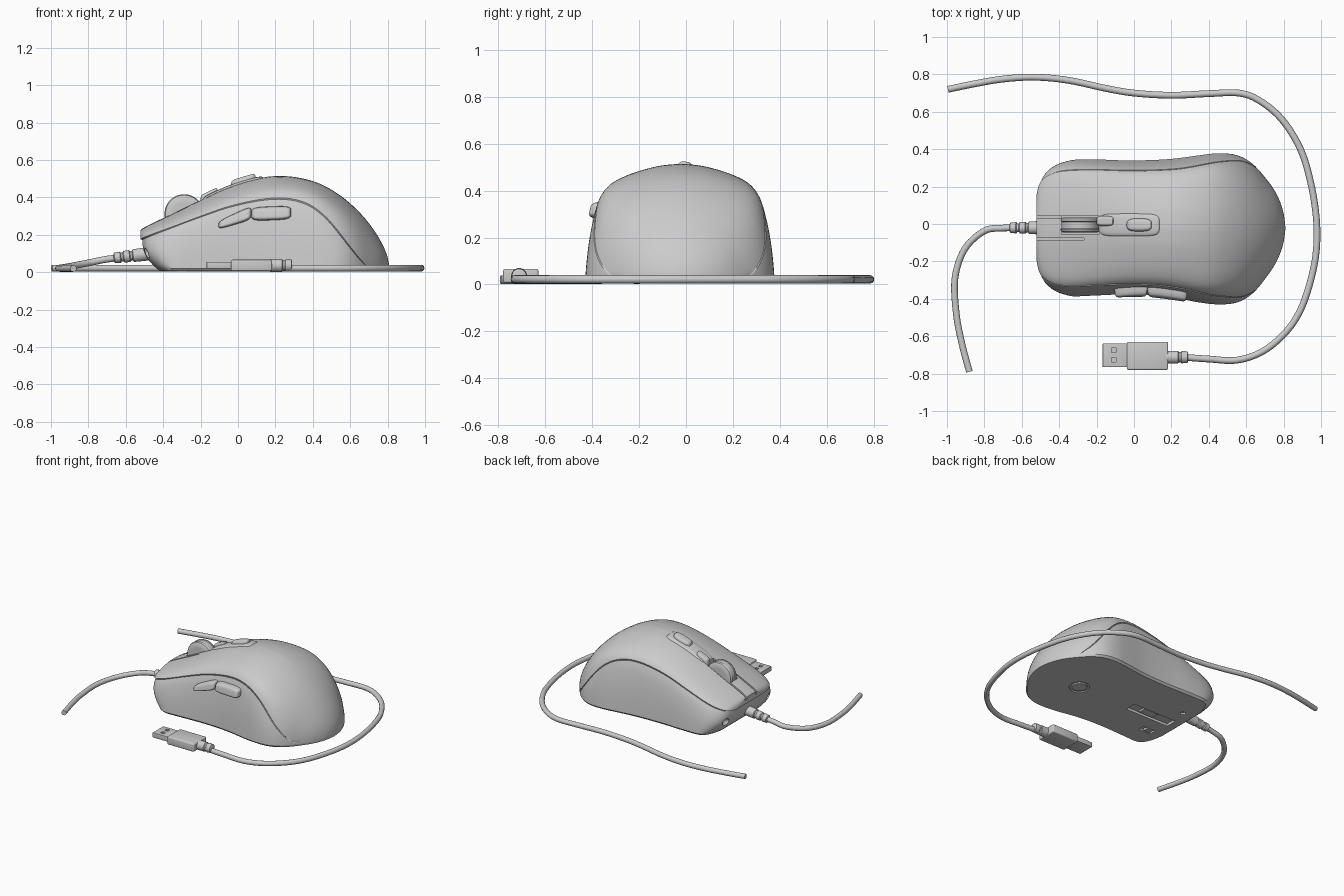
import bpy, bmesh, math
from mathutils import Vector, Matrix
from mathutils.bvhtree import BVHTree

if "Cube" in bpy.data.objects:
    bpy.data.objects.remove(bpy.data.objects["Cube"])


def finish(name, bm, angle=35):
    bmesh.ops.remove_doubles(bm, verts=bm.verts, dist=1e-5)
    bmesh.ops.recalc_face_normals(bm, faces=bm.faces)
    me = bpy.data.meshes.new(name)
    bm.to_mesh(me)
    bm.free()
    ob = bpy.data.objects.new(name, me)
    bpy.context.collection.objects.link(ob)
    smooth(ob, angle)
    return ob


def smooth(ob, angle=35):
    bpy.ops.object.select_all(action='DESELECT')
    ob.select_set(True)
    bpy.context.view_layer.objects.active = ob
    bpy.ops.object.shade_smooth_by_angle(angle=math.radians(angle))


def spline(rows, t):
    """Catmull-Rom through rows, t counted in rows."""
    i = min(int(t), len(rows) - 2)
    f = t - i
    p = [rows[max(0, min(len(rows) - 1, i + k))] for k in (-1, 0, 1, 2)]
    return [0.5 * (2*b + (c-a)*f + (2*a-5*b+4*c-d)*f*f + (3*b-a-3*c+d)*f**3)
            for a, b, c, d in zip(*p)]


def box(name, loc, size, rot_y=0, bevel=0):
    bm = bmesh.new()
    bmesh.ops.create_cube(bm, size=1)
    bmesh.ops.scale(bm, vec=size, verts=bm.verts)
    if bevel:
        bmesh.ops.bevel(bm, geom=bm.edges[:], offset=bevel, segments=3,
                        profile=0.5, affect='EDGES')
    bm.transform(Matrix.Translation(loc) @ Matrix.Rotation(rot_y, 4, 'Y'))
    return finish(name, bm)


def lathe(name, profile, loc, axis='X', n=32):
    """Revolve (position, radius) pairs about the x, y or z axis."""
    bm = bmesh.new()
    rings = [[bm.verts.new((p, r*math.cos(2*math.pi*k/n), r*math.sin(2*math.pi*k/n)))
              for k in range(n)] for p, r in profile]
    for a, b in zip(rings, rings[1:]):
        for k in range(n):
            bm.faces.new((a[k], a[(k+1) % n], b[(k+1) % n], b[k]))
    bm.faces.new(rings[0])
    bm.faces.new(rings[-1])
    rot = {'X': Matrix(), 'Y': Matrix.Rotation(math.pi/2, 4, 'Z'),
           'Z': Matrix.Rotation(-math.pi/2, 4, 'Y')}[axis]
    bm.transform(Matrix.Translation(loc) @ rot)
    return finish(name, bm)


def cut(ob, cutter):
    cutter.hide_render = True
    m = ob.modifiers.new("cut", 'BOOLEAN')
    m.operation, m.solver, m.object = 'DIFFERENCE', 'EXACT', cutter
    bpy.context.view_layer.objects.active = ob
    bpy.ops.object.modifier_apply(modifier=m.name)
    bpy.data.objects.remove(cutter)


# Body stations: x, y min, y max, top height
STATIONS = [(-.522, -.22, .18, .225), (-.507, -.30, .255, .236), (-.475, -.345, .30, .253),
            (-.42, -.375, .33, .28), (-.34, -.387, .343, .318), (-.2, -.382, .345, .387),
            (-.05, -.376, .34, .455), (.1, -.38, .342, .5), (.22, -.395, .35, .515),
            (.34, -.418, .366, .503), (.45, -.43, .378, .468), (.55, -.42, .368, .408),
            (.63, -.375, .325, .34), (.70, -.295, .25, .262), (.76, -.205, .165, .172),
            (.797, -.11, .07, .09), (.81, -.022, -.022, .02)]
# Half cross-section from base to crown (width, height)
SECTION = [(1, 0), (.985, .18), (.96, .38), (.918, .58), (.865, .73), (.78, .825),
           (.64, .89), (.44, .945), (.22, .985), (0, 1)]
Z0 = .02


def half_section(x):
    """Half profile with a seam groove between side wall and top shell."""
    seam = .47 * (1 - max(0, (x - .2) / .5) ** 2.5) if x < .7 else 0
    seam = max(seam, .03)
    d = .008
    samples = [(seam - d) * k / 9 for k in range(10)] + [seam]
    samples += [seam + d + (1 - seam - d) * k / 15 for k in range(16)]
    b = max(0, min(1, (x - .35) / .45))
    b = b * b * (3 - 2 * b)
    pts = []
    for j, s in enumerate(samples):
        y, z = spline(SECTION, s * 9)
        y = y * (1 - b) + math.cos(s * math.pi / 2) * b
        z = z * (1 - b) + math.sin(s * math.pi / 2) * b
        k = .982 if j == 10 and x < .69 else 1
        pts.append((y * k, z * k, j <= 10))
    return pts


bm = bmesh.new()
rings = []
N = (len(STATIONS) - 1) * 4
for i in range(N + 1):
    x, y0, y1, h = spline(STATIONS, i / 4)
    c, w = (y0 + y1) / 2, (y1 - y0) / 2
    half = [(.965 * w, .006, True)] + [(py * w, Z0 + pz * (h - Z0), low)
                                       for py, pz, low in half_section(x)]
    fade = max(0, min(1, (-.3 - x) / .2))

    def vert(y, z, low):
        dx = .1 * max(0, 1 - z / .15) ** 2 + (.012 if low else 0)
        return bm.verts.new((x + dx * fade, c + y, z))
    rings.append([vert(-y, z, l) for y, z, l in half] +
                 [vert(y, z, l) for y, z, l in half[-2::-1]])
M = len(rings[0])
for a, b in zip(rings, rings[1:]):
    for j in range(M):
        bm.faces.new((a[j], a[(j+1) % M], b[(j+1) % M], b[j]))
f = rings[0]
for j in range(M // 2):
    q = [f[j], f[j+1], f[M-2-j], f[M-1-j]]
    bm.faces.new(q if q[1] != q[2] else [q[0], q[1], q[3]])
bm.normal_update()
tree = BVHTree.FromBMesh(bm)
body = finish("mouse_body", bm)

# Cut-outs: wheel well, button gaps, front recesses, underside details
cut(body, box("wheel_well", (-.288, -.006, .4), (.2, .098, .38)))
for y in (.036, -.08):
    cut(body, box("button_gap", (-.42, y, .279), (.34, .012, .05), -math.radians(26.5)))
for y in (-.27, .23):
    bm = bmesh.new()
    bmesh.ops.create_uvsphere(bm, u_segments=20, v_segments=12, radius=.03)
    bmesh.ops.translate(bm, vec=(-.495, y, .1), verts=bm.verts)
    cut(body, finish("front_recess", bm))
cut(body, box("sensor_slot", (-.18, -.04, 0), (.36, .085, .05)))
cut(body, box("switch_slot", (-.29, -.21, 0), (.1, .05, .04)))
cut(body, lathe("pin_hole", [(-.02, .018), (.02, .018)], (-.33, .12, 0), 'Z'))
cut(body, lathe("disc_recess", [(-.02, .07), (.014, .07)], (.43, -.06, 0), 'Z'))
smooth(body)
lathe("underside_disc", [(0, .052), (.01, .055), (.02, .055)], (.43, -.06, .006), 'Z')
box("underside_switch", (-.3, -.21, .013), (.05, .035, .02), bevel=.003)
box("sensor_lens", (-.16, -.04, .022), (.12, .06, .02), bevel=.004)


def pad(name, cx, cc, a, b, h, n=4, side=False, slope=0, taper=0):
    """Rounded raised pad draped on the body, from above or from the -y side."""
    bm = bmesh.new()
    nu, nv = 40, 16
    grid = []
    for i in range(nu + 1):
        u = -math.cos(math.pi * i / nu)
        wid = b * (1 + taper * u) * max(0, 1 - abs(u) ** n) ** (1 / n)
        row = []
        for j in range(nv + 1):
            v = -math.cos(math.pi * j / nv)
            x, q = cx + a * u, cc + slope * a * u + wid * v
            e = max(abs(u), abs(v))
            lift = -.015 + (h + .015) * max(0, 1 - abs(u) ** 14) ** .4 * max(0, 1 - abs(v) ** 6) ** .4
            if side:
                p = tree.ray_cast(Vector((x, -2, q)), Vector((0, 1, 0)))[0]
                p = p - Vector((0, lift, 0))
            else:
                p = tree.ray_cast(Vector((x, q, 2)), Vector((0, 0, -1)))[0]
                p = p + Vector((0, 0, lift))
            row.append(bm.verts.new(p))
        grid.append(row)
    for r, s in zip(grid, grid[1:]):
        for j in range(nv):
            bm.faces.new((r[j], r[j+1], s[j+1], s[j]))
    return finish(name, bm, 50)


# Top strip and its buttons, then the thumb buttons
pad("centre_strip", -.025, -.005, .165, .064, .009, 5)
pad("profile_button", .028, -.005, .068, .036, .03, 3)
pad("wheel_rear_button", -.155, .016, .046, .027, .026, 4)
pad("thumb_button_front", -.016, .285, .088, .030, .042, 4, True, .38, .25)
pad("thumb_button_rear", .178, .315, .107, .037, .042, 4, True, .04)

# Scroll wheel with a grooved tread
lathe("scroll_wheel", [(-.04, .06), (-.04, .09), (-.034, .1), (-.022, .105), (-.018, .1),
                       (.018, .1), (.022, .105), (.034, .1), (.04, .09), (.04, .06)],
      (-.288, -.006, .312), 'Y', 48)


def cable(name, pts, r=.018):
    cu = bpy.data.curves.new(name, 'CURVE')
    cu.dimensions = '3D'
    cu.bevel_depth, cu.bevel_resolution, cu.use_fill_caps = r, 4, True
    sp = cu.splines.new('POLY')
    n = (len(pts) - 1) * 6
    sp.points.add(n)
    for i in range(n + 1):
        sp.points[i].co = (*spline(pts, i / 6), 1)
    sp.use_smooth = True
    ob = bpy.data.objects.new(name, cu)
    bpy.context.collection.objects.link(ob)


# Cables
cable("mouse_cable", [(-.6, -.02, .08), (-.7, -.022, .07), (-.8, -.037, .05), (-.905, -.134, .03),
                      (-.957, -.29, .022), (-.95, -.48, .02), (-.92, -.64, .02), (-.88, -.79, .02)])
LOOP = [(-.995, .72), (-.85, .75), (-.7, .775), (-.53, .785), (-.35, .768), (-.15, .725),
        (0, .7), (.2, .688), (.4, .697), (.56, .7), (.67, .66), (.79, .56), (.89, .4),
        (.945, .22), (.975, .03), (.975, -.14), (.945, -.3), (.89, -.46), (.81, -.58),
        (.69, -.68), (.55, -.728), (.4, -.722), (.26, -.712)]
cable("usb_cable", [(x, y, .022) for x, y in LOOP])

# Strain relief at the mouse
boot = lathe("cable_boot", [(-.09, .02), (-.085, .028), (-.055, .03), (-.05, .024), (-.04, .024),
                            (-.035, .031), (-.005, .032), (0, .026), (.01, .026), (.015, .034),
                            (.1, .036)], (0, 0, 0))
boot.location = (-.575, -.02, .087)
boot.rotation_euler = (0, -math.radians(7), 0)

# USB plug
lathe("usb_boot", [(.17, .034), (.235, .034), (.24, .028), (.25, .028), (.255, .033),
                   (.285, .031), (.29, .02)], (0, -.712, .036))
box("usb_housing", (.072, -.705, .037), (.22, .15, .06), bevel=.008)
tip = box("usb_tip", (-.1, -.702, .037), (.135, .125, .036), bevel=.002)
for y in (-.675, -.725):
    cut(tip, box("usb_window", (-.108, y, .055), (.026, .024, .02)))
smooth(tip)
